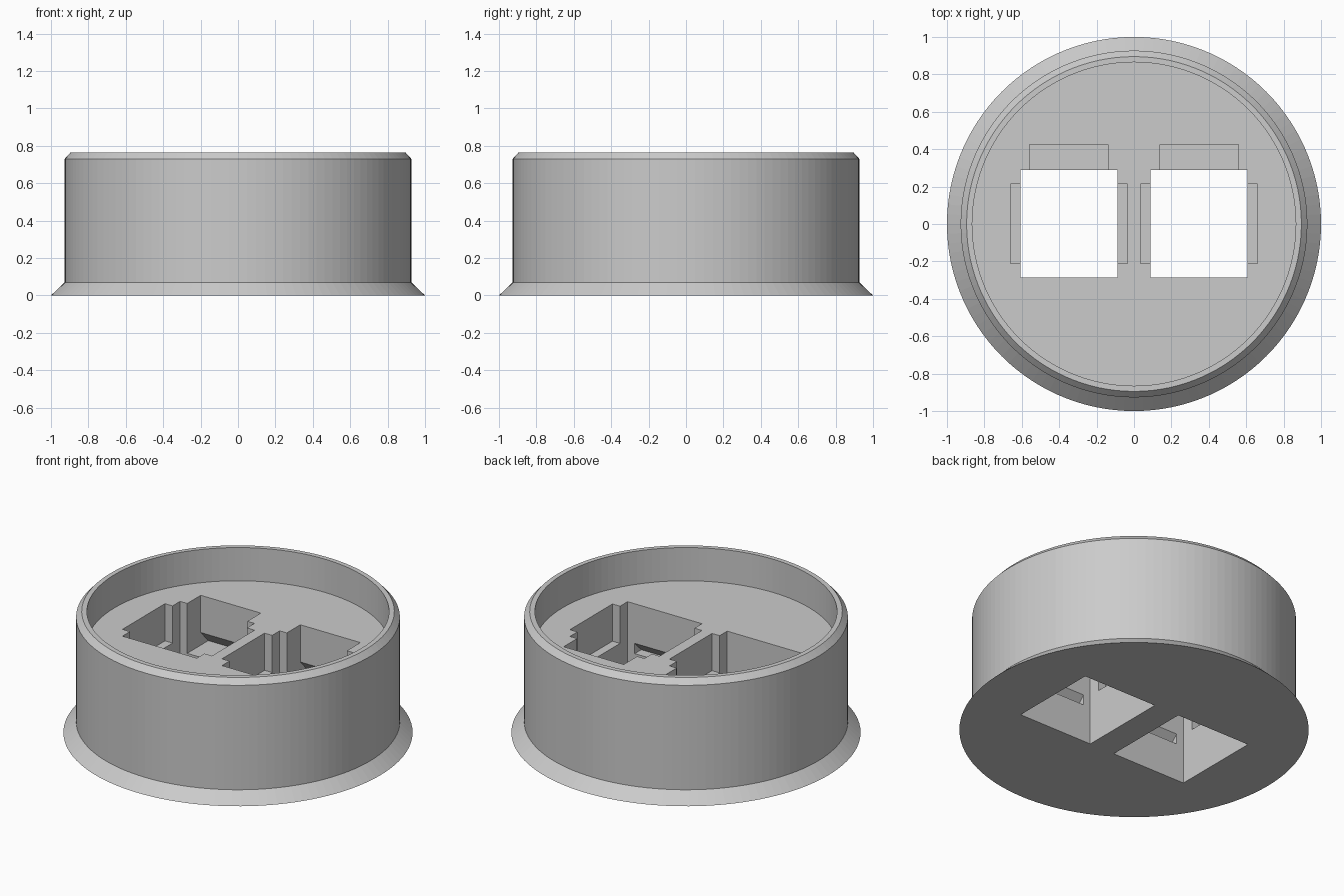
import bpy, bmesh
from math import cos, sin, tau

cube = bpy.data.objects.get("Cube")
if cube:
    bpy.data.objects.remove(cube, do_unlink=True)

grey = bpy.data.materials.new("plain_grey")
grey.use_nodes = True
colour = (0.6, 0.6, 0.6, 1)
grey.diffuse_color = colour
grey.node_tree.nodes["Principled BSDF"].inputs["Base Color"].default_value = colour


def loft(name, loops):
    """Closed solid through matching point loops, capped at both ends."""
    bm = bmesh.new()
    rings = [[bm.verts.new(p) for p in loop] for loop in loops]
    for a, b in zip(rings, rings[1:]):
        for i in range(len(a)):
            j = (i + 1) % len(a)
            bm.faces.new((a[i], a[j], b[j], b[i]))
    bm.faces.new(rings[0])
    bm.faces.new(rings[-1])
    bmesh.ops.recalc_face_normals(bm, faces=bm.faces)
    mesh = bpy.data.meshes.new(name)
    bm.to_mesh(mesh)
    bm.free()
    mesh.materials.append(grey)
    ob = bpy.data.objects.new(name, mesh)
    bpy.context.collection.objects.link(ob)
    return ob


def prism(name, x, half, profile):
    """Side (y, z) profile extruded along x."""
    return loft(name, [[(x + s * half, y, z) for y, z in profile] for s in (-1, 1)])


def box(y0, y1, z0, z1):
    return [(y0, z0), (y1, z0), (y1, z1), (y0, z1)]


# Round housing: flared flange, straight wall, chamfered rim, sunken floor
SEGMENTS = 120
outline = [(1, 0), (0.927, 0.07), (0.927, 0.73), (0.895, 0.765),
           (0.865, 0.765), (0.865, 0.555)]
housing = loft("round_housing", [
    [(r * cos(tau * i / SEGMENTS), r * sin(tau * i / SEGMENTS), z) for i in range(SEGMENTS)]
    for r, z in outline])

# Two socket openings, each with side notches and undercut clip pockets
clip_profile = [(0, 0.65), (0.425, 0.65), (0.425, 0.32), (0.5, 0.24),
                (-0.35, 0.24), (-0.285, 0.305), (0, 0.305)]
cutters = []
for x in (-0.348, 0.348):
    cutters += [
        prism("socket_cutter", x, 0.26, box(-0.285, 0.29, -0.1, 0.63)),
        prism("side_notch_cutter", x, 0.313, box(-0.21, 0.215, 0.32, 0.61)),
        prism("clip_pocket_cutter", x, 0.21, clip_profile),
    ]

bpy.context.view_layer.objects.active = housing
for cutter in cutters:
    cutter.hide_render = True
    mod = housing.modifiers.new("cut", 'BOOLEAN')
    mod.operation = 'DIFFERENCE'
    mod.solver = 'EXACT'
    mod.object = cutter
    bpy.ops.object.modifier_apply(modifier=mod.name)
    bpy.data.objects.remove(cutter, do_unlink=True)
